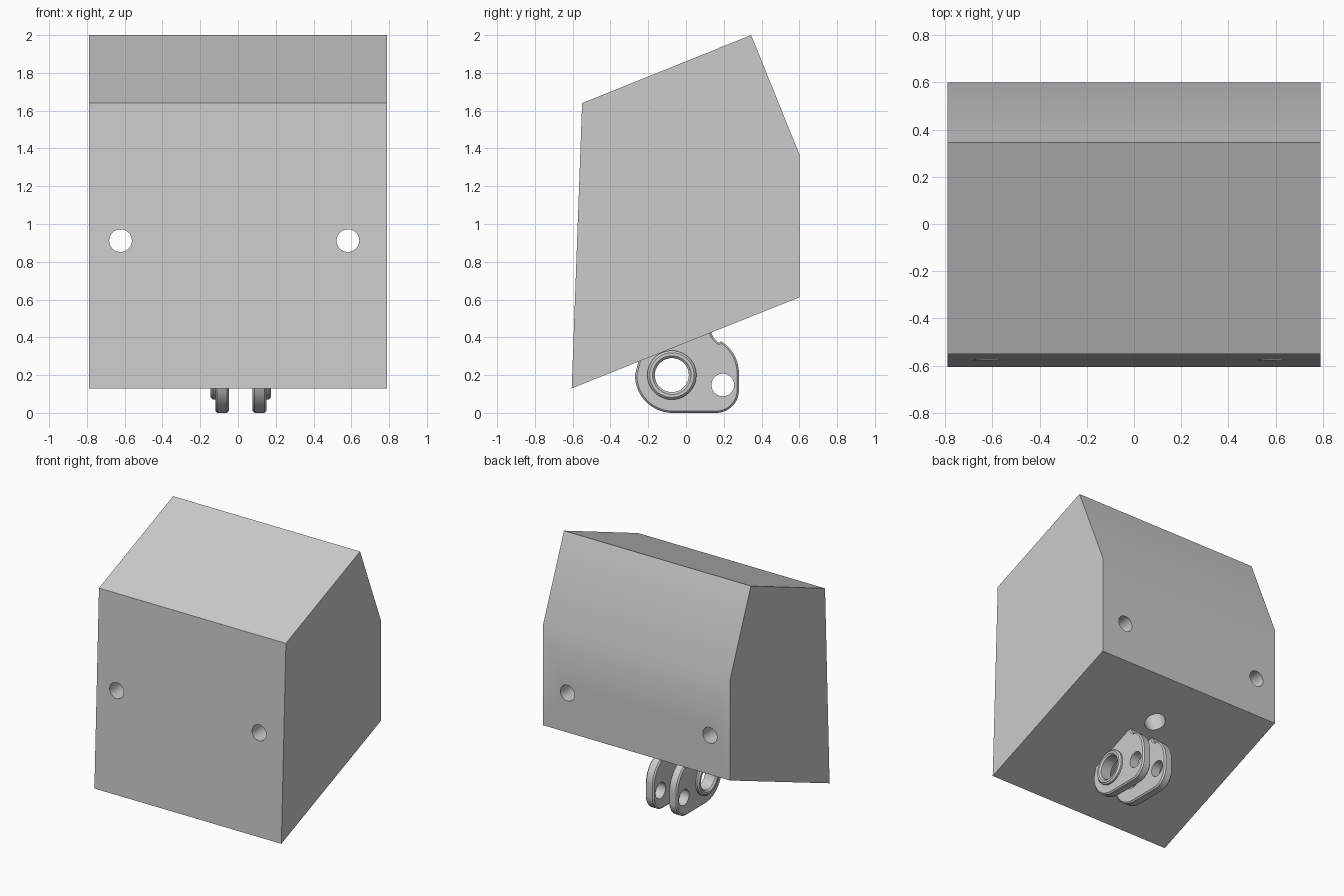
import bpy, bmesh, math
from mathutils import Vector

if "Cube" in bpy.data.objects:
    bpy.data.objects.remove(bpy.data.objects["Cube"])

CX = 0.015            # hinge centre line
PIVOT = (-0.075, 0.20)


def finish(bm, name):
    bmesh.ops.recalc_face_normals(bm, faces=bm.faces)
    mesh = bpy.data.meshes.new(name)
    bm.to_mesh(mesh)
    bm.free()
    ob = bpy.data.objects.new(name, mesh)
    bpy.context.collection.objects.link(ob)
    return ob


def prism(name, profile, x0, x1):
    """Extrude a (y, z) profile along x."""
    bm = bmesh.new()
    face = bm.faces.new([bm.verts.new((x0, y, z)) for y, z in profile])
    ext = bmesh.ops.extrude_face_region(bm, geom=[face])
    verts = [g for g in ext["geom"] if isinstance(g, bmesh.types.BMVert)]
    bmesh.ops.translate(bm, verts=verts, vec=(x1 - x0, 0, 0))
    return finish(bm, name)


def rod(name, centre, direction, radius, length, segments=40):
    bm = bmesh.new()
    bmesh.ops.create_cone(bm, cap_ends=True, segments=segments,
                          radius1=radius, radius2=radius, depth=length)
    ob = finish(bm, name)
    ob.rotation_euler = Vector(direction).to_track_quat('Z', 'Y').to_euler()
    ob.location = centre
    return ob


def apply_modifiers(ob):
    bpy.context.view_layer.objects.active = ob
    for m in list(ob.modifiers):
        bpy.ops.object.modifier_apply(modifier=m.name)


def cut(ob, cutters):
    for c in cutters:
        c.hide_render = True
        m = ob.modifiers.new("cut", 'BOOLEAN')
        m.operation, m.solver, m.object = 'DIFFERENCE', 'EXACT', c
    apply_modifiers(ob)
    for c in cutters:
        bpy.data.objects.remove(c)


def smooth(ob):
    bpy.ops.object.select_all(action='DESELECT')
    ob.select_set(True)
    bpy.context.view_layer.objects.active = ob
    bpy.ops.object.shade_smooth_by_angle(angle=math.radians(30))


def arc(cy, cz, r, a0, a1, n=14):
    return [(cy + r * math.cos(math.radians(a0 + (a1 - a0) * i / n)),
             cz + r * math.sin(math.radians(a0 + (a1 - a0) * i / n)))
            for i in range(n + 1)]


# Main block with two bores running front to back and a blind hole underneath
body = prism("body_block", [(-0.605, 0.13), (0.60, 0.612), (0.60, 1.37),
                            (0.345, 2.0), (-0.55, 1.64)], -0.79, 0.79)
down = Vector((0, 0.37, -0.93))
bores = [rod("bore_cutter", (x, 0, 0.912), (0, 1, 0), 0.06, 2) for x in (-0.622, 0.582)]
bores.append(rod("blind_cutter", (0.02, 0.255, 0.474), down, 0.075, 0.3))
cut(body, bores)
smooth(body)

# Hinge lug outline: big round nose, flat base, rounded heel, fillet into the block
outline = (arc(-0.07, 0.20, 0.20, 180, 270, 20) + arc(0.16, 0.12, 0.12, 270, 360)
           + arc(0.08, 0.21, 0.20, 0, 58) + arc(0.22, 0.45, 0.09, 240, 190, 8)
           + [(0.12, 0.46), (-0.24, 0.32)])

for side, label in ((-1, "left"), (1, "right")):
    inner, outer = CX + side * 0.063, CX + side * 0.135
    lug = prism("hinge_lug_" + label, outline, inner, outer)
    bev = lug.modifiers.new("chamfer", 'BEVEL')
    bev.width, bev.segments = 0.018, 1
    bev.limit_method, bev.angle_limit = 'ANGLE', math.radians(75)
    apply_modifiers(lug)
    cut(lug, [rod("pivot_cutter", (CX, *PIVOT), (1, 0, 0), 0.09, 1, 48),
              rod("pin_cutter", (CX, 0.195, 0.148), (1, 0, 0), 0.06, 1)])
    smooth(lug)

    # Raised collar around the pivot, lathed about the x axis
    section = [(0.10, 0.09), (0.148, 0.09), (0.16, 0.102), (0.16, 0.118),
               (0.148, 0.13), (0.10, 0.13)]
    bm = bmesh.new()
    pts = [bm.verts.new((CX + side * d, PIVOT[0] + r, PIVOT[1])) for d, r in section]
    edges = [bm.edges.new((pts[i], pts[(i + 1) % 6])) for i in range(6)]
    bmesh.ops.spin(bm, geom=pts + edges, cent=(CX, *PIVOT), axis=(1, 0, 0),
                   angle=2 * math.pi, steps=48)
    bmesh.ops.remove_doubles(bm, verts=bm.verts, dist=1e-4)
    smooth(finish(bm, "pivot_collar_" + label))
